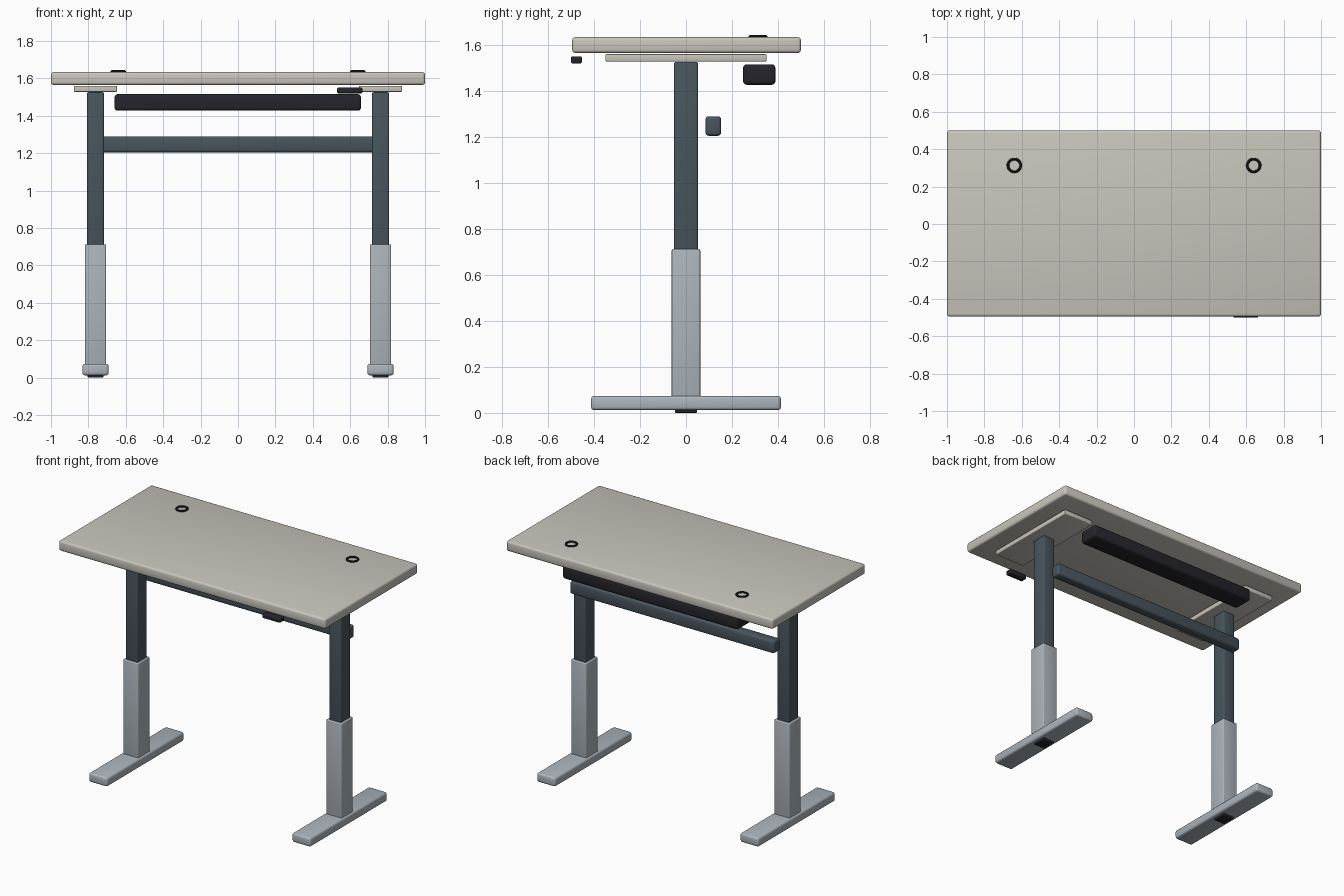
import bpy
import math

if "Cube" in bpy.data.objects:
    bpy.data.objects.remove(bpy.data.objects["Cube"])


def material(name, rgb):
    m = bpy.data.materials.new(name)
    m.diffuse_color = (*rgb, 1)
    m.use_nodes = True
    m.node_tree.nodes["Principled BSDF"].inputs["Base Color"].default_value = m.diffuse_color
    return m


stone = material("warm light grey", (0.58, 0.56, 0.50))
silver = material("silver grey", (0.41, 0.46, 0.50))
slate = material("dark slate", (0.065, 0.09, 0.11))
black = material("near black", (0.018, 0.018, 0.025))


def finish(ob, name, mat):
    ob.name = name
    ob.data.materials.append(mat)
    bpy.ops.object.shade_smooth_by_angle(angle=math.radians(35))
    return ob


def box(name, mat, x, y, z, bevel):
    """Rounded box from (min, max) ranges on each axis."""
    bpy.ops.mesh.primitive_cube_add(
        size=1, location=[(a + b) / 2 for a, b in (x, y, z)])
    ob = bpy.context.object
    ob.scale = [b - a for a, b in (x, y, z)]
    bpy.ops.object.transform_apply(location=False, rotation=False, scale=True)
    mod = ob.modifiers.new("rounded edges", "BEVEL")
    mod.width = bevel
    mod.segments = 3
    bpy.ops.object.modifier_apply(modifier=mod.name)
    return finish(ob, name, mat)


def around(c, half):
    return (c - half, c + half)


# Worktop
box("desktop", stone, (-1, 1), (-0.495, 0.5), (1.565, 1.634), 0.014)

for side, s in (("left", -1), ("right", 1)):
    cx = 0.762 * s
    # Telescopic leg with foot, floor pad and mounting plate
    box(side + "_mounting_plate", stone, around(cx, 0.115), (-0.35, 0.35), (1.528, 1.56), 0.005)
    box(side + "_upper_column", slate, around(cx, 0.045), (-0.052, 0.052), (0.66, 1.526), 0.008)
    box(side + "_lower_column", silver, around(cx, 0.057), (-0.062, 0.062), (0.05, 0.713), 0.006)
    box(side + "_foot", silver, around(cx, 0.07), (-0.413, 0.413), (0.012, 0.074), 0.014)
    box(side + "_floor_pad", black, around(cx, 0.042), (-0.048, 0.048), (0.0, 0.022), 0.005)
    # Cable grommet ring
    bpy.ops.mesh.primitive_torus_add(
        location=(0.64 * s, 0.313, 1.637), major_radius=0.034, minor_radius=0.007,
        major_segments=32, minor_segments=10)
    finish(bpy.context.object, side + "_cable_grommet", black)

# Rear crossbar, cable tray and height control
box("crossbar", slate, (-0.767, 0.767), (0.085, 0.153), (1.205, 1.29), 0.014)
box("cable_tray", black, (-0.66, 0.657), (0.248, 0.389), (1.427, 1.516), 0.016)
box("height_control", black, (0.53, 0.665), (-0.5, -0.453), (1.52, 1.551), 0.007)
